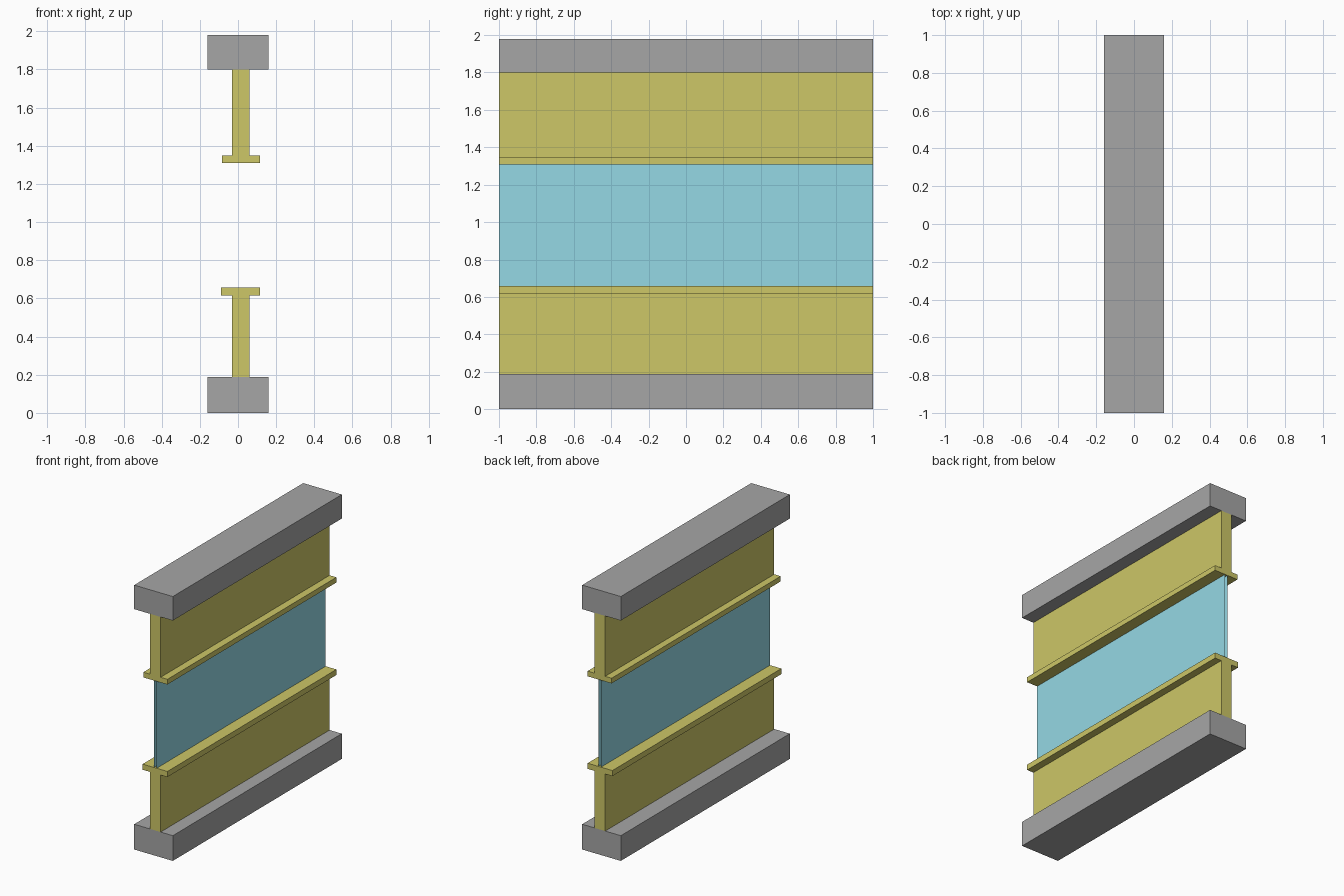
import bpy, bmesh

if "Cube" in bpy.data.objects:
    bpy.data.objects.remove(bpy.data.objects["Cube"])


def material(name, color):
    mat = bpy.data.materials.new(name)
    mat.diffuse_color = color
    mat.use_nodes = True
    mat.node_tree.nodes["Principled BSDF"].inputs["Base Color"].default_value = mat.diffuse_color
    return mat


def finish(name, bm, mat):
    mesh = bpy.data.meshes.new(name)
    bm.to_mesh(mesh)
    bm.free()
    obj = bpy.data.objects.new(name, mesh)
    bpy.context.collection.objects.link(obj)
    mesh.materials.append(mat)
    return obj


def extrude_profile(name, points, mat):
    """Closed (x, z) outline swept along the full length in y."""
    bm = bmesh.new()
    face = bm.faces.new([bm.verts.new((x, -1, z)) for x, z in points])
    ext = bmesh.ops.extrude_face_region(bm, geom=[face])
    moved = [v for v in ext["geom"] if isinstance(v, bmesh.types.BMVert)]
    bmesh.ops.translate(bm, verts=moved, vec=(0, 2, 0))
    bmesh.ops.recalc_face_normals(bm, faces=bm.faces)
    return finish(name, bm, mat)


def block(name, x, z0, z1, mat):
    return extrude_profile(name, [(-x, z0), (x, z0), (x, z1), (-x, z1)], mat)


def tee(name, left, right, root, shoulder, tip, mat):
    """Web from root to shoulder, wide flange from shoulder to tip."""
    w0, w1 = -0.031, 0.059
    return extrude_profile(name, [(w0, root), (w1, root), (w1, shoulder), (right, shoulder),
                                  (right, tip), (left, tip), (left, shoulder), (w0, shoulder)], mat)


grey = material("grey_rail", (0.38, 0.38, 0.38, 1))
yellow = material("yellow_frame", (0.61, 0.57, 0.135, 1))
blue = material("blue_glass", (0.30, 0.69, 0.78, 1))

# Grey rails at floor and ceiling
block("bottom_rail", 0.16, 0.0, 0.189, grey)
block("top_rail", 0.16, 1.80, 1.98, grey)

# Yellow T-shaped panels holding the glass
tee("lower_panel", -0.09, 0.115, 0.189, 0.616, 0.658, yellow)
tee("upper_panel", -0.084, 0.115, 1.80, 1.348, 1.309, yellow)

# Double glazing: two thin sheets, open at the ends
bm = bmesh.new()
for x, side in ((0.026, 1), (0.004, -1)):
    corners = [(-1, 0.658), (1, 0.658), (1, 1.309), (-1, 1.309)][::side]
    bm.faces.new([bm.verts.new((x, y, z)) for y, z in corners])
finish("glass_panes", bm, blue)
